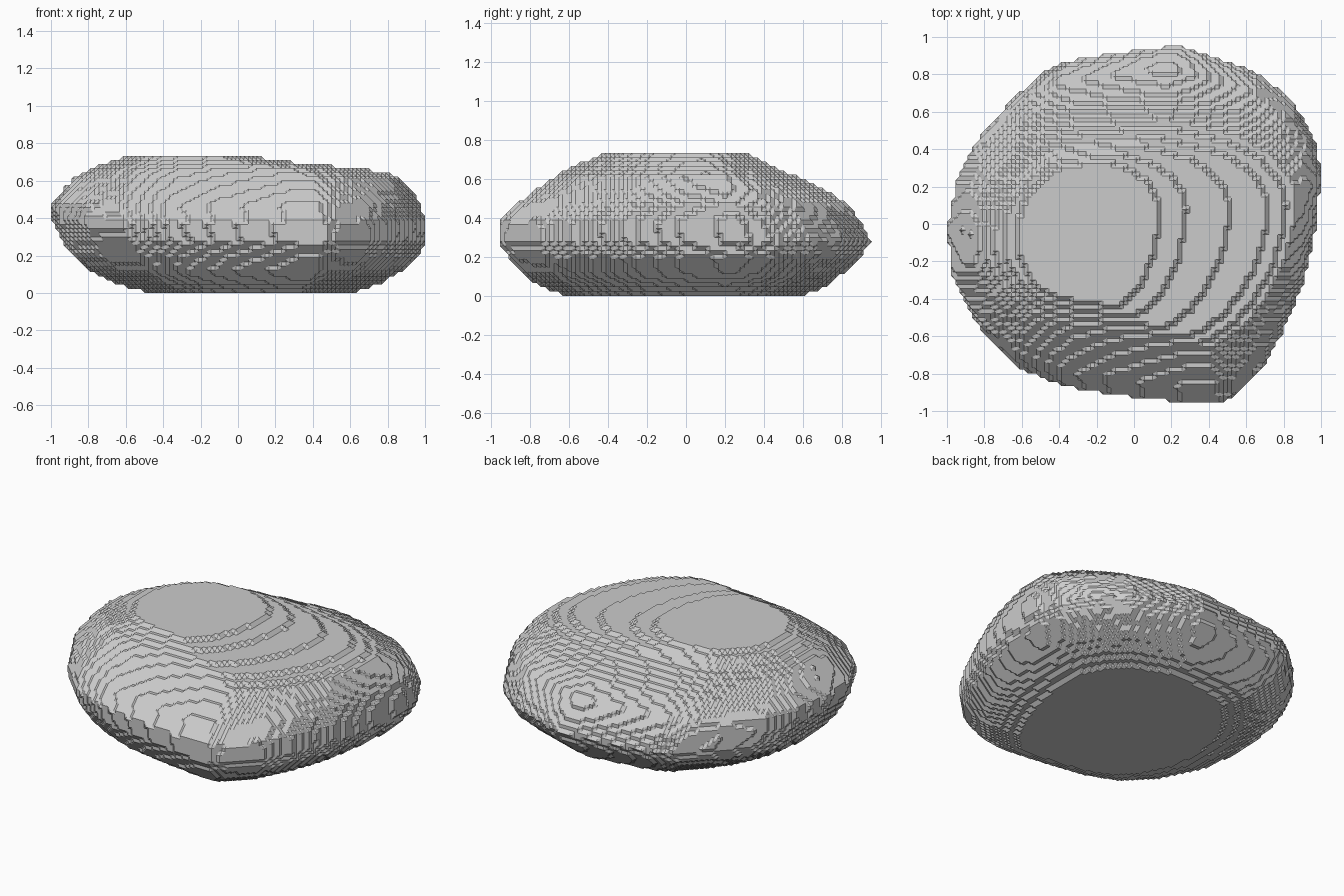
import bpy
import bmesh

cube = bpy.data.objects.get("Cube")
if cube:
    bpy.data.objects.remove(cube, do_unlink=True)

NX, NY, NZ = 90, 86, 33      # grid samples along each axis
STEP = 2 / NX

# Extents of the boulder by height: z, left, right, front, back
LEVELS = [
    (0, -.47, .62, -.62, .6), (.05, -.65, .76, -.75, .72),
    (.11, -.78, .87, -.84, .8), (.2, -.89, .97, -.91, .9),
    (.28, -.94, 1, -.96, .95), (.38, -.99, 1, -.96, .9),
    (.47, -1, .98, -.87, .83), (.55, -.94, .93, -.76, .7),
    (.62, -.87, .87, -.66, .55), (.66, -.8, .7, -.59, .45),
    (.7, -.7, .28, -.49, .38), (.74, -.57, .02, -.4, .3),
]

# Plan outline in a unit box: y, left edge, right edge
OUTLINE = [
    (-1, .3, .45), (-.95, -.1, .53), (-.9, -.38, .58), (-.8, -.63, .68),
    (-.6, -.82, .79), (-.3, -.97, .91), (0, -1, .97), (.3, -.95, 1),
    (.5, -.86, .96), (.7, -.7, .84), (.85, -.55, .66), (.92, -.4, .47),
    (.97, -.07, .33), (1, .15, .22),
]


def lookup(table, key):
    """Linear interpolation of the table rows on their first column."""
    for a, b in zip(table, table[1:]):
        if a[0] <= key <= b[0]:
            t = (key - a[0]) / (b[0] - a[0])
            return [p + (q - p) * t for p, q in zip(a[1:], b[1:])]
    return None


def fill_grid():
    """Set of grid samples that lie inside the boulder."""
    solid = set()
    for k in range(NZ):
        left, right, front, back = lookup(LEVELS, (k + .5) * STEP)
        for j in range(NY):
            y = (j + .5 - NY / 2) * STEP
            row = lookup(OUTLINE, (2 * y - front - back) / (back - front))
            if row is None:
                continue
            lo, hi = [(left + right + u * (right - left)) / 2 for u in row]
            for i in range(NX):
                if lo <= (i + .5 - NX / 2) * STEP <= hi:
                    solid.add((i, j, k))
    return solid


def cell_sides():
    """Corner rings of the six sides of a unit cell, turning outward."""
    sides = []
    for axis in range(3):
        for end in (0, 1):
            ring = []
            for p, q in ((0, 0), (1, 0), (1, 1), (0, 1)):
                corner = [0, 0, 0]
                corner[axis] = end
                corner[(axis + 1) % 3] = p
                corner[(axis + 2) % 3] = q
                ring.append(tuple(corner))
            sides.append(ring if end else ring[::-1])
    return sides


SIDES = cell_sides()
CORNERS = [(a, b, c) for a in (0, 1) for b in (0, 1) for c in (0, 1)]


def cell_loops(cell, solid):
    """Closed loops through the edge midpoints where the surface crosses."""
    full = {c: tuple(m + n for m, n in zip(cell, c)) in solid for c in CORNERS}
    if len(set(full.values())) == 1:
        return
    follow = {}
    for ring in SIDES:
        marks = []
        for n in range(4):
            a, b = ring[n], ring[(n + 1) % 4]
            if full[a] != full[b]:
                marks.append((full[a], tuple(p + q for p, q in zip(a, b))))
        for n, (leaving, mid) in enumerate(marks):
            if leaving:
                follow[marks[n - 1][1]] = mid
    while follow:
        start, mid = follow.popitem()
        loop = [start]
        while mid != start:
            loop.append(mid)
            mid = follow.pop(mid)
        yield [tuple(2 * m + n for m, n in zip(cell, p)) for p in loop]


# Stepped, chamfered surface around the filled samples
solid = fill_grid()
bm = bmesh.new()
verts = {}


def vertex(p):
    if p not in verts:
        x, y, z = p
        verts[p] = bm.verts.new(((x + 1 - NX) * STEP / 2,
                                 (y + 1 - NY) * STEP / 2,
                                 (z + 1) * STEP / 2))
    return verts[p]


for i in range(-1, NX):
    for j in range(-1, NY):
        for k in range(-1, NZ):
            for loop in cell_loops((i, j, k), solid):
                bm.faces.new([vertex(p) for p in loop])
bmesh.ops.recalc_face_normals(bm, faces=bm.faces)
bmesh.ops.triangulate(bm, faces=bm.faces)

mesh = bpy.data.meshes.new("boulder")
bm.to_mesh(mesh)
bm.free()

# Plain stone colour
stone = bpy.data.materials.new("stone_grey")
stone.use_nodes = True
grey = (.6, .6, .6, 1)
stone.diffuse_color = grey
stone.node_tree.nodes["Principled BSDF"].inputs["Base Color"].default_value = grey
mesh.materials.append(stone)

boulder = bpy.data.objects.new("boulder", mesh)
bpy.context.scene.collection.objects.link(boulder)
